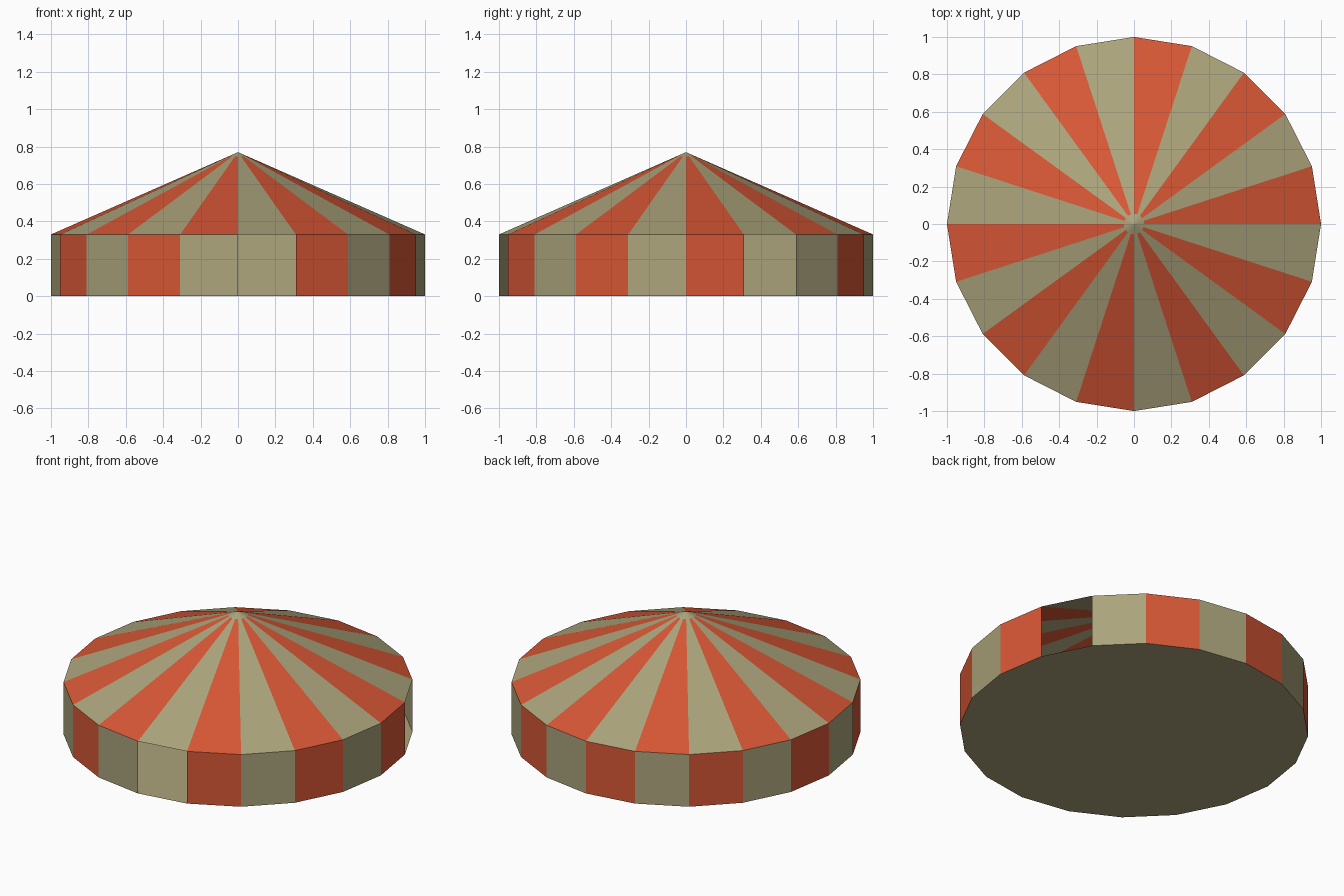
import bpy, bmesh, math

if "Cube" in bpy.data.objects:
    bpy.data.objects.remove(bpy.data.objects["Cube"])

N = 20                      # sides
WALL_H, TOP_H = 0.33, 0.77  # eave and peak heights
TIP_R = 0.055               # plain canvas cap at the peak
OPENINGS = {1, 15}          # wall panels left open as doorways


def material(name, rgb):
    m = bpy.data.materials.new(name)
    m.diffuse_color = (*rgb, 1)
    m.use_nodes = True
    m.node_tree.nodes["Principled BSDF"].inputs["Base Color"].default_value = m.diffuse_color
    return m


canvas = material("beige canvas", (0.41, 0.37, 0.20))
red = material("red stripe", (0.68, 0.095, 0.036))


def ring(bm, r, z):
    return [bm.verts.new((r * math.cos(math.tau * i / N),
                          r * math.sin(math.tau * i / N), z)) for i in range(N)]


def finish(bm, name):
    me = bpy.data.meshes.new(name)
    bm.to_mesh(me)
    bm.free()
    me.materials.append(canvas)
    me.materials.append(red)
    ob = bpy.data.objects.new(name, me)
    bpy.context.collection.objects.link(ob)


# Striped side walls; the stripe order flips between the two doorways
bm = bmesh.new()
low, high = ring(bm, 1, 0), ring(bm, 1, WALL_H)
for i in range(N):
    if i in OPENINGS:
        continue
    j = (i + 1) % N
    f = bm.faces.new((low[i], low[j], high[j], high[i]))
    flipped = 1 < i < 15
    f.material_index = int((i % 2 == 0) != flipped)
finish(bm, "tent_walls")

# Striped conical roof with a plain tip
bm = bmesh.new()
eave = ring(bm, 1, WALL_H)
cap = ring(bm, TIP_R, TOP_H - (TOP_H - WALL_H) * TIP_R)
peak = bm.verts.new((0, 0, TOP_H))
for i in range(N):
    j = (i + 1) % N
    f = bm.faces.new((eave[i], eave[j], cap[j], cap[i]))
    f.material_index = int(i % 2 == 0)
    bm.faces.new((cap[i], cap[j], peak))
finish(bm, "tent_roof")

# Canvas floor
bm = bmesh.new()
bm.faces.new(ring(bm, 1, 0))
finish(bm, "tent_floor")
